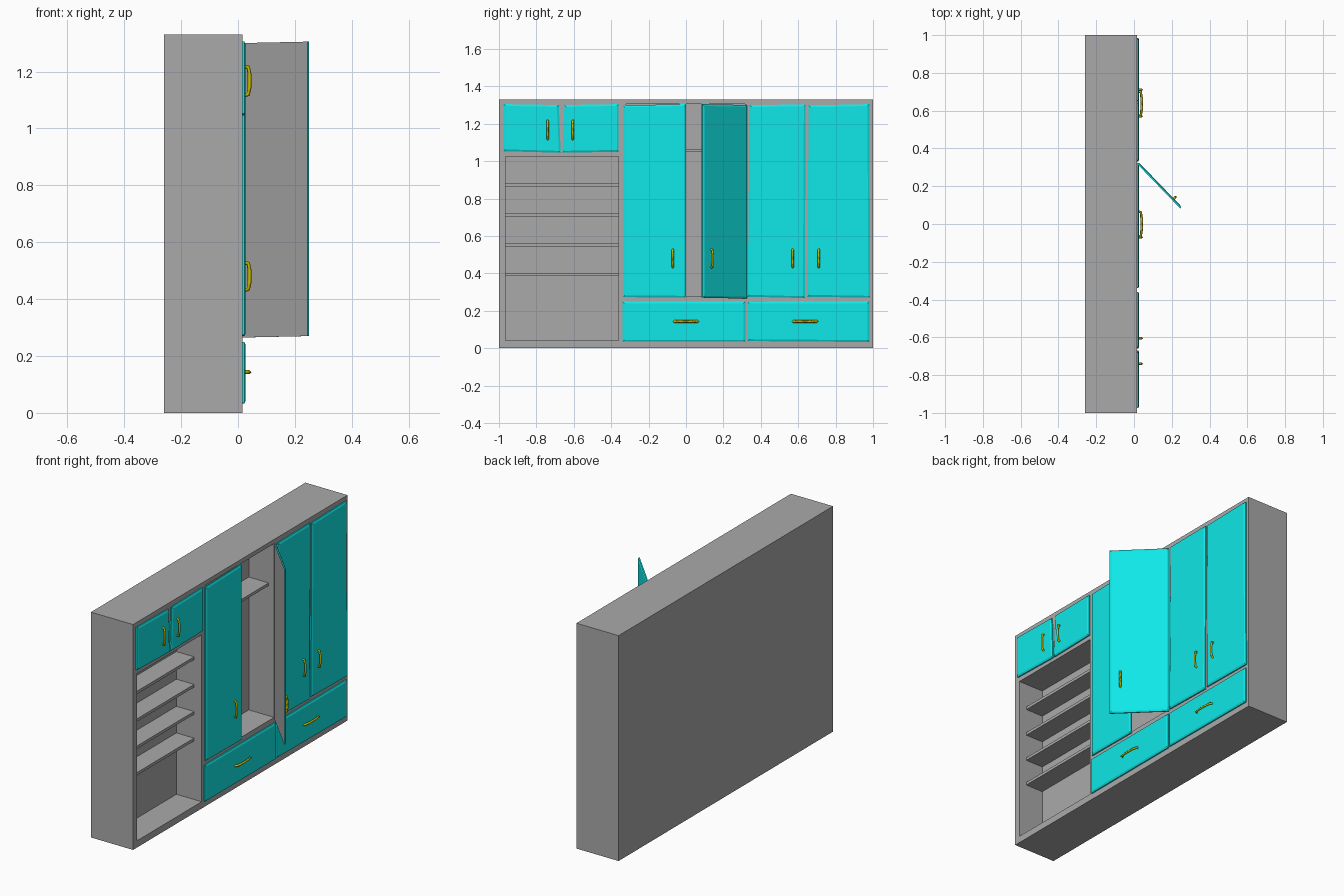
import bpy, bmesh, math
from mathutils import Matrix, Vector

if "Cube" in bpy.data.objects:
    bpy.data.objects.remove(bpy.data.objects["Cube"])


def material(name, rgb):
    m = bpy.data.materials.new(name)
    m.use_nodes = True
    m.diffuse_color = (*rgb, 1)
    m.node_tree.nodes["Principled BSDF"].inputs["Base Color"].default_value = (*rgb, 1)
    return m


GREY = material("grey board", (0.4, 0.4, 0.4))
TEAL = material("teal paint", (0.005, 0.8, 0.8))
BRASS = material("yellow brass", (0.6, 0.52, 0.0))

FRONT, BACK, RECESS = 0.015, -0.26, -0.15


def finish(name, bm, *mats):
    bmesh.ops.recalc_face_normals(bm, faces=bm.faces)
    me = bpy.data.meshes.new(name)
    bm.to_mesh(me)
    bm.free()
    ob = bpy.data.objects.new(name, me)
    bpy.context.collection.objects.link(ob)
    for m in mats:
        me.materials.append(m)
    return ob


def box(name, x, y, z):
    bm = bmesh.new()
    bmesh.ops.create_cube(bm, size=1)
    for v in bm.verts:
        v.co = Vector([r[0] if c < 0 else r[1] for c, r in zip(v.co, (x, y, z))])
    return finish(name, bm, GREY)


# Carcass with two open compartments
carcass = box("carcass", (BACK, FRONT), (-1, 1), (0, 1.33))
for y, z in (((-0.965, -0.36), (0.04, 1.025)), ((-0.32, 0.315), (0.28, 1.305))):
    cutter = box("recess_cutter", (RECESS, 0.1), y, z)
    cutter.hide_render = True
    mod = carcass.modifiers.new("recess", "BOOLEAN")
    mod.operation, mod.solver, mod.object = "DIFFERENCE", "EXACT", cutter
    bpy.context.view_layer.objects.active = carcass
    bpy.ops.object.modifier_apply(modifier=mod.name)
    bpy.data.objects.remove(cutter)

# Shelves
for i, z in enumerate((0.385, 0.542, 0.702, 0.865)):
    box(f"open_shelf_{i + 1}", (RECESS, -0.035), (-0.965, -0.36), (z, z + 0.017))
box("wardrobe_shelf", (RECESS, -0.02), (-0.32, 0.315), (1.048, 1.064))


def panel(name, corners):
    """Slightly uneven board with a bevelled front edge; corners are (y, z)."""
    bm = bmesh.new()
    cy = sum(c[0] for c in corners) / 4
    cz = sum(c[1] for c in corners) / 4
    rings = []
    for x, inset in ((FRONT, 0), (FRONT + 0.007, 0), (FRONT + 0.012, 0.01)):
        rings.append([bm.verts.new((x, y - math.copysign(inset, y - cy),
                                    z - math.copysign(inset, z - cz))) for y, z in corners])
    for a, b in zip(rings, rings[1:]):
        for i in range(4):
            j = (i + 1) % 4
            bm.faces.new((a[i], a[j], b[j], b[i]))
    bm.faces.new(rings[-1])
    bm.faces.new(rings[0]).material_index = 1
    return finish(name, bm, TEAL, GREY)


def handle(name, y, z, length, upright=True):
    """Bowed square bar standing off the panel."""
    cu = bpy.data.curves.new(name, "CURVE")
    cu.dimensions = "3D"
    cu.bevel_depth, cu.bevel_resolution = 0.007, 0
    cu.use_fill_caps = True
    path = ((-0.5, 0.008), (-0.47, 0.021), (-0.2, 0.026), (0.2, 0.026), (0.47, 0.021), (0.5, 0.008))
    s = cu.splines.new("POLY")
    s.points.add(len(path) - 1)
    for p, (t, out) in zip(s.points, path):
        d = t * (length - 0.014)
        p.co = (FRONT + out, y + (0 if upright else d), z + (d if upright else 0), 1)
    cu.materials.append(BRASS)
    ob = bpy.data.objects.new(name, cu)
    bpy.context.collection.objects.link(ob)
    return ob


# Upper cupboard doors
panel("upper_door_1", ((-0.975, 1.305), (-0.68, 1.30), (-0.67, 1.045), (-0.975, 1.053)))
panel("upper_door_2", ((-0.65, 1.30), (-0.36, 1.305), (-0.36, 1.05), (-0.66, 1.045)))
for i, y in enumerate((-0.74, -0.605)):
    handle(f"upper_handle_{i + 1}", y, 1.167, 0.115)

# Closed wardrobe doors
panel("tall_door_1", ((-0.335, 1.298), (0, 1.305), (0, 0.27), (-0.335, 0.273)))
panel("tall_door_3", ((0.34, 1.30), (0.64, 1.303), (0.635, 0.268), (0.33, 0.275)))
panel("tall_door_4", ((0.655, 1.298), (0.98, 1.305), (0.985, 0.27), (0.65, 0.275)))
for i, y in ((1, -0.07), (3, 0.57), (4, 0.71)):
    handle(f"tall_handle_{i}", y, 0.48, 0.11)

# Door standing open, swung about its hinge edge
hinge = Vector((FRONT, 0.32, 0))
swing = (Matrix.Translation(hinge) @ Matrix.Rotation(math.radians(44), 4, "Z")
         @ Matrix.Translation(-hinge))
for part in (panel("tall_door_2", ((-0.01, 1.305), (0.32, 1.30), (0.32, 0.265), (-0.01, 0.27))),
             handle("tall_handle_2", 0.05, 0.48, 0.11)):
    part.matrix_world = swing

# Drawers
panel("drawer_1", ((-0.34, 0.25), (0.318, 0.25), (0.318, 0.035), (-0.34, 0.035)))
panel("drawer_2", ((0.33, 0.248), (0.98, 0.25), (0.98, 0.033), (0.33, 0.038)))
for i, y in enumerate((0, 0.637)):
    handle(f"drawer_handle_{i + 1}", y, 0.143, 0.145, upright=False)
